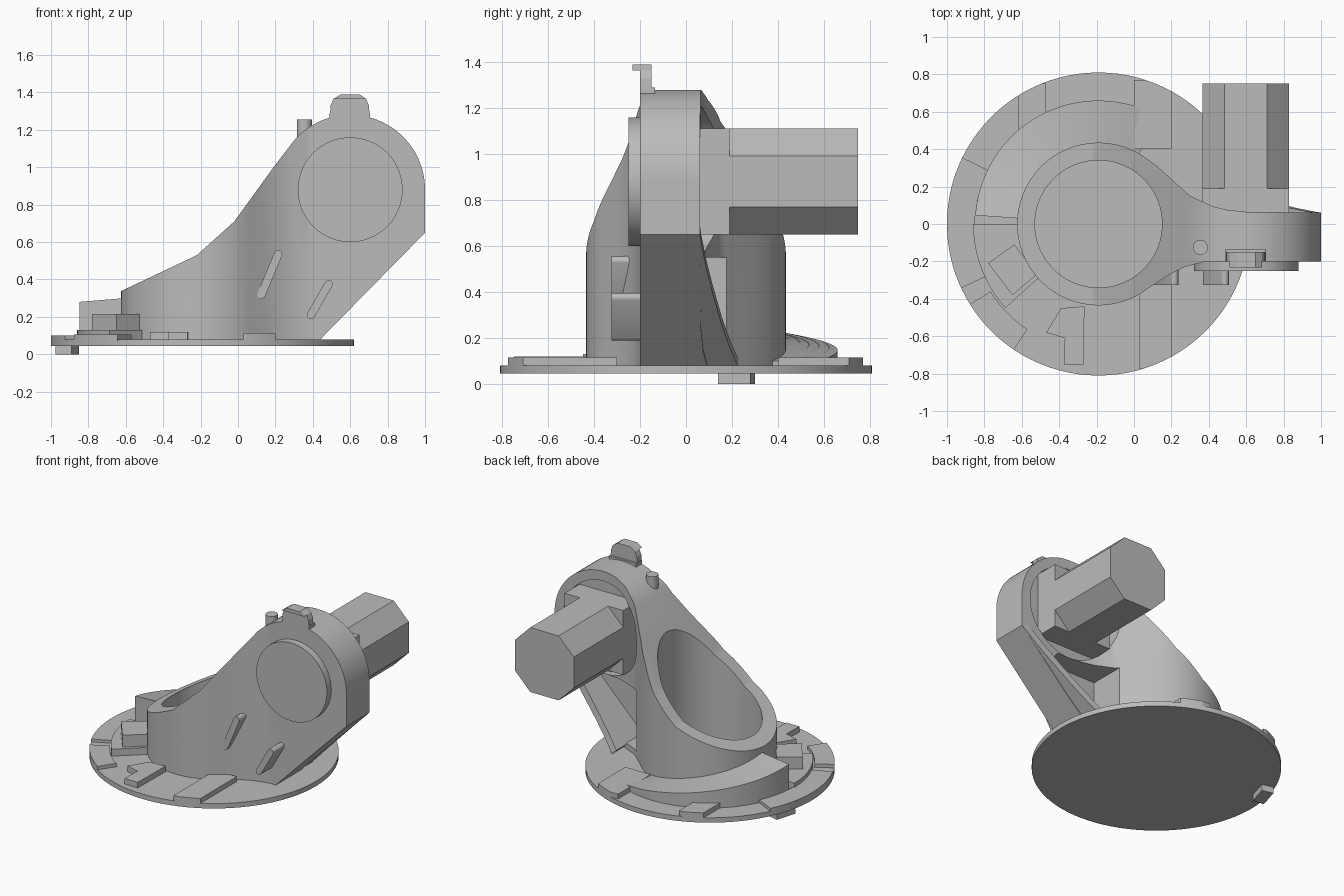
import bpy, bmesh
from math import cos, sin, radians, atan2, hypot
from mathutils import Vector

cube = bpy.data.objects.get("Cube")
if cube:
    bpy.data.objects.remove(cube, do_unlink=True)

grey = bpy.data.materials.new("light_grey")
grey.use_nodes = True
grey.diffuse_color = (0.5, 0.5, 0.5, 1)
grey.node_tree.nodes["Principled BSDF"].inputs["Base Color"].default_value = (0.5, 0.5, 0.5, 1)

CX = -0.19          # axis of base and socket
HX, HZ = 0.6, 0.88  # axis of the round head


def finish(name, bm, smooth=False):
    bmesh.ops.recalc_face_normals(bm, faces=bm.faces)
    mesh = bpy.data.meshes.new(name)
    bm.to_mesh(mesh)
    bm.free()
    ob = bpy.data.objects.new(name, mesh)
    bpy.context.collection.objects.link(ob)
    mesh.materials.append(grey)
    if smooth:
        shade(ob)
    return ob


def shade(ob):
    bpy.ops.object.select_all(action='DESELECT')
    ob.select_set(True)
    bpy.context.view_layer.objects.active = ob
    bpy.ops.object.shade_smooth_by_angle(angle=radians(25))


def prism(name, pts, lo, hi, axis='z', smooth=False):
    """Extrude an outline in xy along z, or in xz along y."""
    put = (lambda p, h: (p[0], p[1], h)) if axis == 'z' else (lambda p, h: (p[0], h, p[1]))
    bm = bmesh.new()
    a = [bm.verts.new(put(p, lo)) for p in pts]
    b = [bm.verts.new(put(p, hi)) for p in pts]
    bm.faces.new(a)
    bm.faces.new(b)
    for i in range(len(pts)):
        j = (i + 1) % len(pts)
        bm.faces.new((a[i], a[j], b[j], b[i]))
    return finish(name, bm, smooth)


def arc(cx, cy, r, a0, a1, n):
    return [(cx + r * cos(radians(a0 + (a1 - a0) * i / n)),
             cy + r * sin(radians(a0 + (a1 - a0) * i / n))) for i in range(n + 1)]


def circle(cx, cy, r, n=96):
    return arc(cx, cy, r, 0, 360, n)[:-1]


def rect(x0, x1, y0, y1):
    return [(x0, y0), (x1, y0), (x1, y1), (x0, y1)]


def sector(name, r0, r1, a0, a1, top0, top1, low=0.07, n=24, drop=0):
    """Ring segment round the base axis, with a rising top and an outward drop."""
    bm = bmesh.new()
    rows = []
    for i in range(n + 1):
        t = i / n
        a = radians(a0 + (a1 - a0) * t)
        top = top0 + (top1 - top0) * t
        prof = [(r0, low), (r1, low), (r1, max(low + 0.01, top - drop * t)), (r0, top)]
        rows.append([bm.verts.new((CX + r * cos(a), r * sin(a), z)) for r, z in prof])
    for p, q in zip(rows, rows[1:]):
        for k in range(4):
            m = (k + 1) % 4
            bm.faces.new((p[k], p[m], q[m], q[k]))
    bm.faces.new(rows[0])
    bm.faces.new(rows[-1])
    return finish(name, bm, True)


def boolean(ob, cutter, op):
    mod = ob.modifiers.new(op.lower(), 'BOOLEAN')
    mod.operation, mod.object, mod.solver = op, cutter, 'EXACT'
    bpy.context.view_layer.objects.active = ob
    bpy.ops.object.modifier_apply(modifier=mod.name)
    bpy.data.objects.remove(cutter, do_unlink=True)


# Base disc
prism("base_disc", circle(CX, 0, 0.81), 0.045, 0.08, smooth=True)
prism("socket_floor_plate", rect(-0.42, 0.04, -0.23, 0.23), 0.075, 0.087)

# Socket and arm: side outline crossed with the plan outline
side = [(-0.7, 0.07), (-0.7, 0.30), (-0.62, 0.34), (-0.22, 0.53), (-0.02, 0.71), (0.19, 1.0)]
side += arc(HX, HZ, 0.4, 137, 0, 40) + [(1.0, 0.65), (0.43, 0.07)]
plan = arc(CX, 0, 0.435, 55, 305, 70)
plan += [(0.12, -0.315), (0.18, -0.275), (0.27, -0.23), (0.38, -0.2), (1.05, -0.2), (1.05, 0.06)]
plan += [(0.6, 0.065), (0.5, 0.075), (0.42, 0.095), (0.3, 0.15), (0.2, 0.24), (0.13, 0.305)]
body = prism("socket_and_arm", side, -0.6, 0.6, 'y')
boolean(body, prism("plan_cutter", plan, 0, 1.5), 'INTERSECT')
boolean(body, prism("bore_cutter", circle(CX, 0, 0.34), 0.08, 1.5), 'DIFFERENCE')
pocket = [(0.27, 0.12), (0.40, 0.12), (0.76, 0.48), (0.70, 0.55), (0.27, 0.55)]
boolean(body, prism("pocket_cutter", pocket, -0.08, 0.6, 'y'), 'DIFFERENCE')
boolean(body, prism("recess_cutter", circle(HX, HZ, 0.33, 64), 0.02, 0.6, 'y'), 'DIFFERENCE')
shade(body)

# Flared rib along the underside of the arm
bm = bmesh.new()
rows = []
for x, y in [(0.43, 0.225), (0.51, 0.19), (0.61, 0.155), (0.75, 0.115), (0.87, 0.085), (1.0, 0.06)]:
    z = x - 0.35
    rows.append([bm.verts.new(v) for v in
                 [(x, -0.1, z), (x, y, z), (x - 0.035, y, z + 0.035), (x - 0.035, -0.1, z + 0.035)]])
for p, q in zip(rows, rows[1:]):
    for k in range(4):
        m = (k + 1) % 4
        bm.faces.new((p[k], p[m], q[m], q[k]))
bm.faces.new(rows[0])
bm.faces.new(rows[-1])
finish("arm_rib", bm)

# Head cap and motor
prism("head_cap", circle(HX, HZ, 0.28, 72), -0.25, -0.19, 'y', True)
x0, x1, z0, z1, c = 0.365, 0.83, 0.65, 1.112, 0.12
prism("motor_flange", [(x0, z0), (x1, z0), (x1, z1), (x0, z1)], 0.0, 0.19, 'y')
octagon = [(x0 + c, z0), (x1 - c, z0), (x1, z0 + c), (x1, z1 - c),
           (x1 - c, z1), (x0 + c, z1), (x0, z1 - c), (x0, z0 + c)]
prism("motor_body", octagon, 0.18, 0.75, 'y')


# Slanted cable guides on the front of the arm
def guide(name, xa, za, xb, zb, back):
    r, a = 0.022, atan2(zb - za, xb - xa) * 57.29578
    pts = arc(xb, zb, r, a - 90, a + 90, 8) + arc(xa, za, r, a + 90, a + 270, 8)
    prism(name, pts, -0.325, back, 'y', True)


guide("lower_guide", 0.39, 0.21, 0.485, 0.375, -0.18)
guide("upper_guide", 0.125, 0.32, 0.215, 0.535, -0.2)

# Clip and pin on top of the head
dome = [(0.49, 1.25), (0.495, 1.33), (0.51, 1.365), (0.55, 1.39),
        (0.65, 1.39), (0.685, 1.365), (0.7, 1.33), (0.705, 1.25)]
prism("clip_stem", dome, -0.2, -0.15, 'y')
prism("clip_foot", rect(0.49, 0.705, 1.24, 1.29), -0.2, -0.135, 'y')
prism("clip_lip", dome[2:6], -0.232, -0.19, 'y')
prism("pin", circle(0.355, -0.125, 0.04, 32), 1.1, 1.255, smooth=True)

# Curved ramp round the back of the socket
sector("ramp", 0.42, 0.66, 60, 176, 0.1, 0.3, n=40, drop=0.02)

# Raised pads on the base disc
for name, xa, xb, ya, yb in [("front_pad", 0.03, 0.2, -0.775, -0.3),
                             ("back_pad", 0.0, 0.2, 0.4, 0.77),
                             ("back_left_pad", -0.62, -0.47, 0.45, 0.75)]:
    pad = prism(name, rect(xa, xb, ya, yb), 0.07, 0.115)
    boolean(pad, prism("rim_cutter", circle(CX, 0, 0.81), 0, 0.3), 'INTERSECT')
sector("left_pad", 0.43, 0.67, 180, 222, 0.13, 0.13)
sector("left_rim_pad", 0.66, 0.81, 154, 181, 0.1, 0.1, low=0.05)
sector("left_step", 0.62, 0.81, 181, 205, 0.1, 0.1)
sector("front_left_pad", 0.68, 0.81, 212, 236, 0.105, 0.105)

# Latch block, bracket and foot tab
latch = [(-0.78, -0.21), (-0.65, -0.38), (-0.52, -0.27), (-0.64, -0.11)]
prism("latch_block", latch, 0.1, 0.215)
bracket = [(-0.47, -0.58), (-0.37, -0.61), (-0.375, -0.75), (-0.27, -0.75), (-0.265, -0.44), (-0.39, -0.45)]
prism("bracket_plate", bracket, 0.07, 0.12)
prism("foot_tab", [(-0.975, 0.15), (-0.89, 0.14), (-0.85, 0.28), (-0.93, 0.3)], 0, 0.06)
